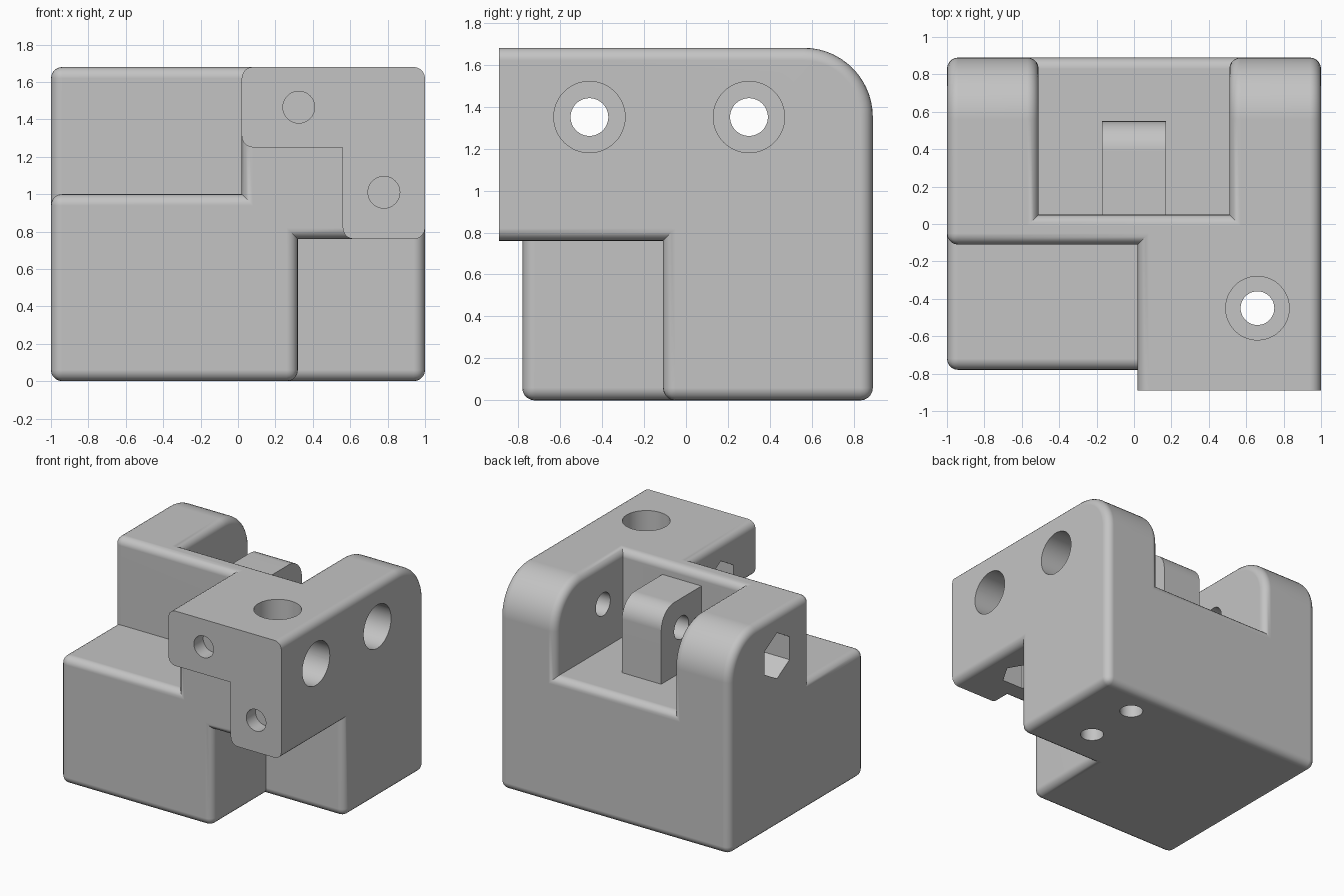
import bpy, bmesh, math
from mathutils import Matrix, Vector

if "Cube" in bpy.data.objects:
    bpy.data.objects.remove(bpy.data.objects["Cube"])

grey = bpy.data.materials.new("light grey")
grey.diffuse_color = (0.55, 0.55, 0.55, 1)
grey.use_nodes = True
grey.node_tree.nodes["Principled BSDF"].inputs["Base Color"].default_value = grey.diffuse_color

# Solid regions of the bracket: (x0, x1, y0, y1, z0, z1)
regions = [
    (-1, 0.32, -0.78, 0.05, 0, 1.0),          # low front block
    (-1, 1, -0.11, 0.89, 0, 1.0),             # main base
    (-1, 1, -0.11, 0.05, 0, 1.68),            # cross wall
    (-1, -0.51, -0.11, 0.89, 0, 1.68),        # left cheek
    (0.51, 1, -0.11, 0.89, 0, 1.68),          # right cheek
    (0.02, 1, -0.78, -0.11, 0.76, 1.68),      # arm
    (0.02, 1, -0.89, -0.78, 1.25, 1.68),      # arm tip, upper bar
    (0.56, 1, -0.89, -0.78, 0.76, 1.68),      # arm tip, side bar
    (-0.17, 0.17, 0.05, 0.55, 1.0, 1.58),     # centre tab
]
cuts = [sorted({r[2 * a + s] for r in regions for s in (0, 1)}) for a in range(3)]


def filled(i):
    if any(i[a] < 0 or i[a] >= len(cuts[a]) - 1 for a in range(3)):
        return False
    c = [(cuts[a][i[a]] + cuts[a][i[a] + 1]) / 2 for a in range(3)]
    return any(all(r[2 * a] < c[a] < r[2 * a + 1] for a in range(3)) for r in regions)


# Outer skin of the merged regions
bm = bmesh.new()
verts = {}


def vert(k):
    if k not in verts:
        verts[k] = bm.verts.new([cuts[a][k[a]] for a in range(3)])
    return verts[k]


for i in range(len(cuts[0]) - 1):
    for j in range(len(cuts[1]) - 1):
        for k in range(len(cuts[2]) - 1):
            cell = (i, j, k)
            if not filled(cell):
                continue
            for a in range(3):
                for side in (0, 1):
                    n = list(cell)
                    n[a] += 2 * side - 1
                    if filled(n):
                        continue
                    quad = []
                    for du, dv in ((0, 0), (1, 0), (1, 1), (0, 1)):
                        p = list(cell)
                        p[a] += side
                        p[(a + 1) % 3] += du
                        p[(a + 2) % 3] += dv
                        quad.append(vert(tuple(p)))
                    bm.faces.new(quad if side else quad[::-1])
bmesh.ops.recalc_face_normals(bm, faces=bm.faces[:])
bmesh.ops.dissolve_limit(bm, angle_limit=0.01, verts=bm.verts[:], edges=bm.edges[:])


def round_edges(test, radius, segments):
    bm.normal_update()
    edges = [e for e in bm.edges if test(e)]
    bmesh.ops.bevel(bm, geom=edges, offset=radius, offset_type='OFFSET', segments=segments,
                    profile=0.5, affect='EDGES', clamp_overlap=False)


def on_line(y, z):
    return lambda e: all(abs(v.co.y - y) < 1e-3 and abs(v.co.z - z) < 1e-3 for v in e.verts)


def outer_edge(e):
    if len(e.link_faces) != 2 or not e.is_convex or e.calc_face_angle() < 0.8:
        return False
    tip = all(v.co.y < -0.885 for v in e.verts)
    tab = all(abs(v.co.x) < 0.2 and v.co.y > 0.04 and 0.9 < v.co.z < 1.6 for v in e.verts)
    return not tip and not tab


# Big rounded cheeks, rounded tab, then the small fillets
round_edges(on_line(0.89, 1.68), 0.33, 14)
round_edges(on_line(0.55, 1.58), 0.16, 10)
round_edges(outer_edge, 0.06, 5)
bmesh.ops.recalc_face_normals(bm, faces=bm.faces[:])

mesh = bpy.data.meshes.new("bracket_body")
bm.to_mesh(mesh)
bm.free()
body = bpy.data.objects.new("bracket_body", mesh)
bpy.context.collection.objects.link(body)
mesh.materials.append(grey)
bpy.context.view_layer.objects.active = body
body.select_set(True)

turn = {'X': Matrix.Rotation(math.pi / 2, 4, 'Y'),
        'Y': Matrix.Rotation(math.pi / 2, 4, 'X'),
        'Z': Matrix.Identity(4)}


def drill(start, axis, end, radius, sides=48):
    """Cut a hole from start along an axis up to the coordinate end."""
    a = "XYZ".index(axis)
    mid = Vector(start)
    depth = abs(end - start[a])
    mid[a] = (start[a] + end) / 2
    spin = Matrix.Rotation(math.pi / 6, 4, 'Z')
    b = bmesh.new()
    bmesh.ops.create_cone(b, cap_ends=True, segments=sides, radius1=radius, radius2=radius,
                          depth=depth, matrix=Matrix.Translation(mid) @ turn[axis] @ spin)
    bmesh.ops.recalc_face_normals(b, faces=b.faces[:])
    me = bpy.data.meshes.new("cutter")
    b.to_mesh(me)
    b.free()
    cutter = bpy.data.objects.new("cutter", me)
    cutter.hide_render = True
    me.materials.append(grey)
    bpy.context.collection.objects.link(cutter)
    mod = body.modifiers.new("hole", 'BOOLEAN')
    mod.operation = 'DIFFERENCE'
    mod.solver = 'EXACT'
    mod.object = cutter
    bpy.ops.object.modifier_apply(modifier=mod.name)
    bpy.data.objects.remove(cutter)


# Cross bolts: through hole, round head recess on the right, hex nut pocket on the left
for y, left in ((0.30, -1), (-0.46, 0.02)):
    drill((left - 0.2, y, 1.35), 'X', 1.2, 0.09)
    drill((0.76, y, 1.35), 'X', 1.2, 0.17)
    drill((left - 0.2, y, 1.35), 'X', left + 0.22, 0.18, 6)

# Vertical bolt in the arm
drill((0.66, -0.45, 0.6), 'Z', 1.9, 0.09)
drill((0.66, -0.45, 1.52), 'Z', 1.9, 0.17)
drill((0.66, -0.45, 0.6), 'Z', 0.96, 0.18, 6)

# Shallow round pockets in the arm tip and the underside
for x, z in ((0.325, 1.465), (0.78, 1.01)):
    drill((x, -1.0, z), 'Y', -0.78 + 0.005, 0.085)
for y in (0.21, 0.66):
    drill((0.58, y, -0.1), 'Z', 0.115, 0.085)

bpy.ops.object.shade_smooth_by_angle(angle=math.radians(30))
weighted = body.modifiers.new("flat_face_normals", 'WEIGHTED_NORMAL')
weighted.keep_sharp = True
